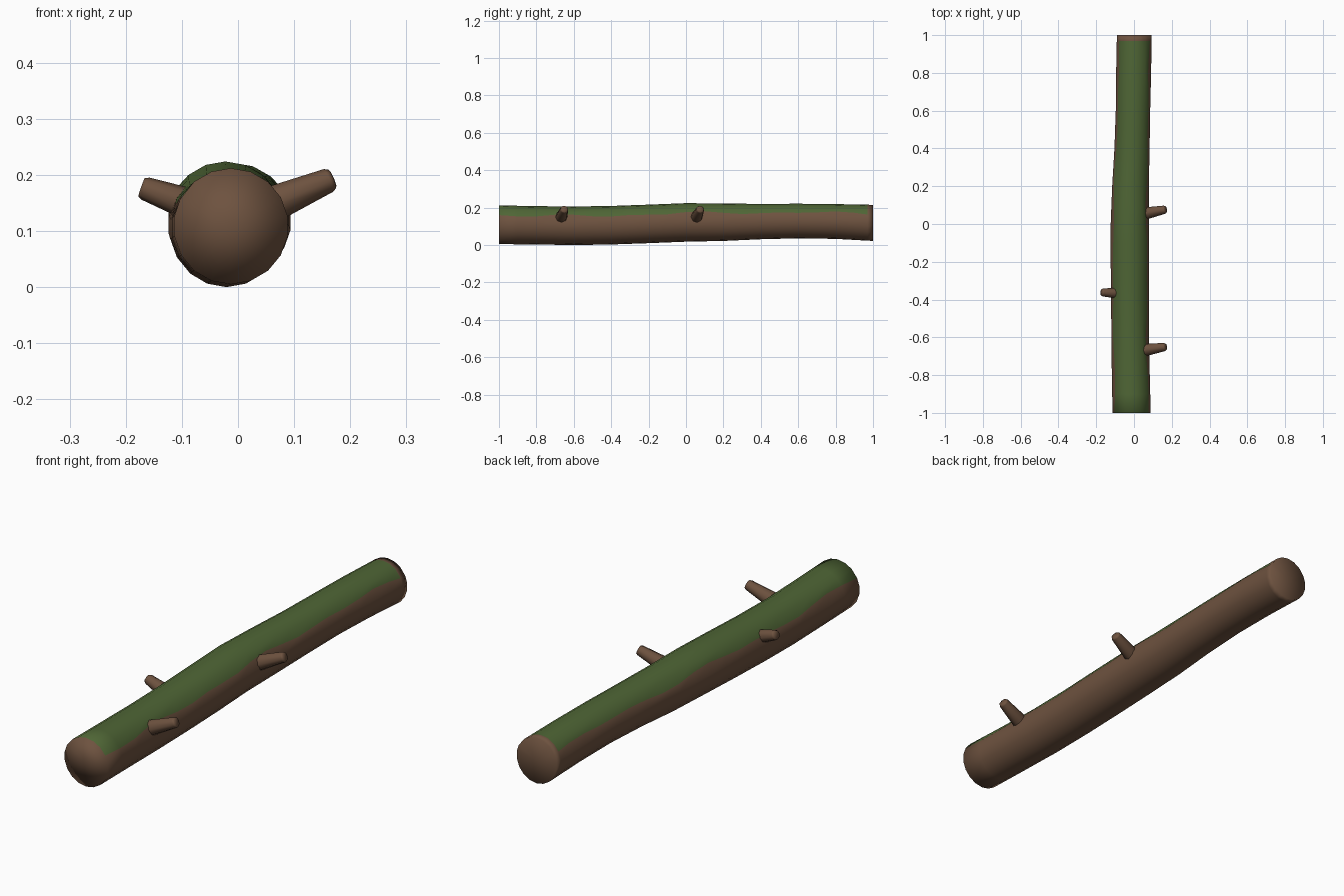
import bpy, bmesh, math
from mathutils import Vector

cube = bpy.data.objects.get("Cube")
if cube:
    bpy.data.objects.remove(cube)


def material(name, rgb):
    m = bpy.data.materials.new(name)
    m.use_nodes = True
    m.diffuse_color = (*rgb, 1)
    node = next(n for n in m.node_tree.nodes if n.type == 'BSDF_PRINCIPLED')
    node.inputs["Base Color"].default_value = (*rgb, 1)
    node.inputs["Roughness"].default_value = 0.9
    return m


bark = material("bark brown", (0.155, 0.085, 0.05))
moss = material("moss green", (0.078, 0.132, 0.036))


def loft(name, rings, mats, rule=None):
    """Skin closed rings of points, fan both ends, shade softly."""
    bm = bmesh.new()
    loops = [[bm.verts.new(p) for p in ring] for ring in rings]
    n = len(loops[0])
    for i, (a, b) in enumerate(zip(loops, loops[1:])):
        for j in range(n):
            k = (j + 1) % n
            f = bm.faces.new((a[j], a[k], b[k], b[j]))
            f.material_index = rule(i, j) if rule else 0
    for loop in (loops[0], loops[-1]):
        mid = bm.verts.new(sum((v.co for v in loop), Vector()) / n)
        for j in range(n):
            bm.faces.new((loop[j], loop[(j + 1) % n], mid))
    bmesh.ops.recalc_face_normals(bm, faces=bm.faces)
    for f in bm.faces:
        f.smooth = True
    mesh = bpy.data.meshes.new(name)
    bm.to_mesh(mesh)
    bm.free()
    for m in mats:
        mesh.materials.append(m)
    ob = bpy.data.objects.new(name, mesh)
    bpy.context.collection.objects.link(ob)
    ob.modifiers.new("soft_normals", 'WEIGHTED_NORMAL')
    return ob


# Trunk outline, front to back: left edge, right edge, bottom, top
OUTLINE = [
    (-.115, .090, .005, .212), (-.119, .085, .003, .208),
    (-.121, .080, .000, .206), (-.123, .080, .003, .209),
    (-.125, .082, .010, .216), (-.125, .080, .018, .224),
    (-.117, .080, .022, .222), (-.105, .084, .031, .220),
    (-.098, .087, .036, .221), (-.096, .092, .033, .219),
    (-.092, .095, .022, .215)]
SIDES = 18
STEPS = [i / 10 - 1 for i in range(20)] + [0.97, 1.0]


def trunk_ring(y):
    t = (y + 1) * 5
    i = min(int(t + 1e-6), len(OUTLINE) - 2)
    x0, x1, z0, z1 = (a + (b - a) * (t - i) for a, b in zip(OUTLINE[i], OUTLINE[i + 1]))
    ring = []
    for j in range(SIDES):
        deg = 30 + j * 360 / SIDES
        # The two moss borders wander up and down along the trunk
        if j == 0:
            deg += 3 * math.sin(9 * y + 1) + 3 * math.sin(17 * y)
        elif j == 6:
            deg -= 3 * math.sin(8 * y + 2) + 3 * math.sin(15 * y + 1)
        a = math.radians(deg)
        ring.append(((x0 + x1) / 2 + (x1 - x0) / 2 * math.cos(a), y,
                     (z0 + z1) / 2 + (z1 - z0) / 2 * math.sin(a)))
    return ring


# Moss covers the upper six strips and stops short of the back end
loft("log_trunk", [trunk_ring(y) for y in STEPS], [bark, moss],
     lambda i, j: 1 if j < 6 and i < len(STEPS) - 2 else 0)


# Branch stubs: tapered, with a slightly rounded tip
def stub(name, base, tip, r0, r1, sides=8):
    base, tip = Vector(base), Vector(tip)
    axis = (tip - base).normalized()
    u = axis.cross(Vector((0, 0, 1))).normalized()
    v = axis.cross(u)
    profile = [(base, r0), (tip - axis * 0.008, r1), (tip, r1 * 0.82)]
    rings = [[c + r * (u * math.cos(a) + v * math.sin(a))
              for a in (math.tau * j / sides for j in range(sides))]
             for c, r in profile]
    loft(name, rings, [bark])


stub("left_back_stub", (.055, .055, .145), (.168, .077, .193), .033, .022)
stub("left_front_stub", (.055, -.668, .145), (.168, -.650, .193), .033, .022)
stub("right_stub", (-.085, -.366, .147), (-.172, -.362, .178), .029, .021)
